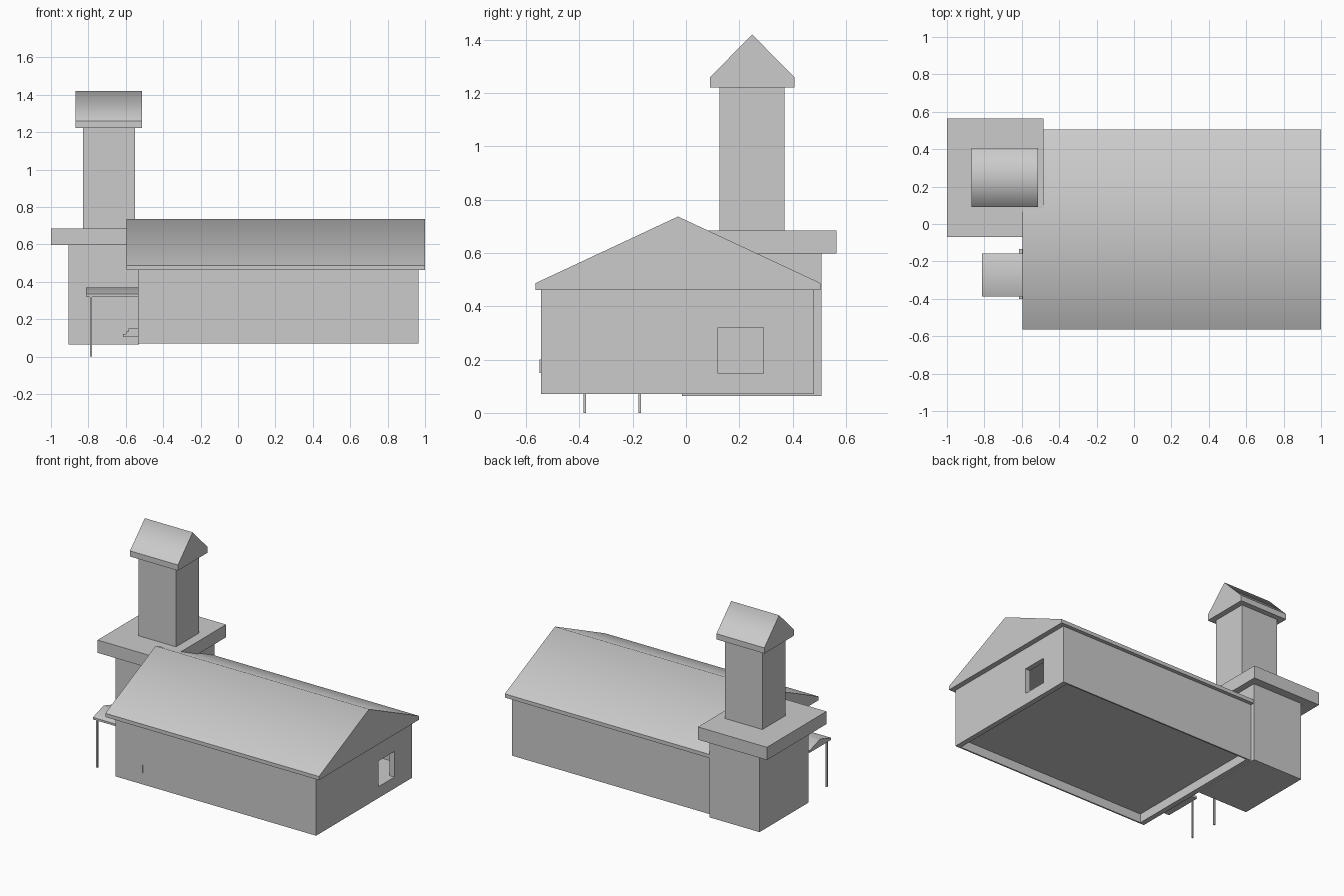
import bpy
import bmesh

if "Cube" in bpy.data.objects:
    bpy.data.objects.remove(bpy.data.objects["Cube"], do_unlink=True)

# One plain grey for the whole building
grey = bpy.data.materials.new("plain_grey")
grey.use_nodes = True
grey.diffuse_color = (0.6, 0.6, 0.6, 1)
grey.node_tree.nodes["Principled BSDF"].inputs["Base Color"].default_value = (0.6, 0.6, 0.6, 1)


def add_object(name, bm):
    bmesh.ops.recalc_face_normals(bm, faces=bm.faces)
    mesh = bpy.data.meshes.new(name)
    bm.to_mesh(mesh)
    bm.free()
    mesh.materials.append(grey)
    obj = bpy.data.objects.new(name, mesh)
    bpy.context.collection.objects.link(obj)
    return obj


def box(name, x, y, z):
    """Box from (low, high) ranges."""
    bm = bmesh.new()
    bmesh.ops.create_cube(bm, size=1)
    for v in bm.verts:
        v.co = [(r[0] + r[1]) / 2 + c * (r[1] - r[0]) for r, c in zip((x, y, z), v.co)]
    return add_object(name, bm)


def gable(name, x, y, base, eave, ridge):
    """Solid gabled roof with its ridge along x, shaded softly over the ridge."""
    mid = (y[0] + y[1]) / 2
    profile = [(y[0], base), (y[1], base), (y[1], eave), (mid, ridge), (y[0], eave)]
    bm = bmesh.new()
    end = bm.faces.new([bm.verts.new((x[0], py, pz)) for py, pz in profile])
    moved = bmesh.ops.extrude_face_region(bm, geom=[end], use_keep_orig=True)["geom"]
    for v in moved:
        if isinstance(v, bmesh.types.BMVert):
            v.co.x = x[1]
    for f in bm.faces:
        f.smooth = True
    for e in bm.edges:
        e.smooth = all(abs(v.co.z - ridge) < 0.001 for v in e.verts)
    return add_object(name, bm)


def cut(obj, *ranges):
    """Cut a box-shaped opening out of an object."""
    cutter = box("opening_cutter", *ranges)
    cutter.hide_render = True
    mod = obj.modifiers.new("opening", 'BOOLEAN')
    mod.operation = 'DIFFERENCE'
    mod.solver = 'EXACT'
    mod.object = cutter
    bpy.context.view_layer.objects.active = obj
    bpy.ops.object.modifier_apply(modifier=mod.name)
    bpy.data.objects.remove(cutter, do_unlink=True)


# Hall: hollow walls open below, window and door openings, raised floor
walls = box("hall_walls", (-0.535, 0.965), (-0.545, 0.48), (0.07, 0.462))
cut(walls, (-0.5, 0.93), (-0.535, 0.47), (0, 0.45))
cut(walls, (0.9, 1), (0.12, 0.29), (0.147, 0.32))
cut(walls, (-0.6, -0.48), (-0.36, -0.18), (0.15, 0.31))
box("hall_floor", (-0.5, 0.93), (-0.535, 0.47), (0.13, 0.147))
gable("hall_roof", (-0.595, 1), (-0.565, 0.505), 0.462, 0.487, 0.737)
box("front_handle", (-0.333, -0.327), (-0.55, -0.54), (0.15, 0.2))

# Tower: base, wide slab, shaft and gabled cap
box("tower_base", (-0.905, -0.53), (-0.015, 0.508), (0.064, 0.6))
box("tower_slab", (-1, -0.485), (-0.07, 0.565), (0.598, 0.684))
box("tower_shaft", (-0.83, -0.55), (0.125, 0.37), (0.684, 1.222))
gable("tower_cap", (-0.87, -0.512), (0.09, 0.407), 1.222, 1.26, 1.42)

# Porch: canopy on two posts, with floating steps
gable("porch_canopy", (-0.812, -0.53), (-0.388, -0.158), 0.32, 0.334, 0.37)
for side, y in (("front", -0.38), ("back", -0.174)):
    box(side + "_porch_post", (-0.79, -0.78), (y - 0.005, y + 0.005), (0, 0.322))
for i in range(3):
    low = 0.105 + 0.015 * i
    box("porch_step_%d" % (i + 1), (-0.615 + 0.015 * i, -0.53), (-0.4, -0.135), (low, low + 0.015))
